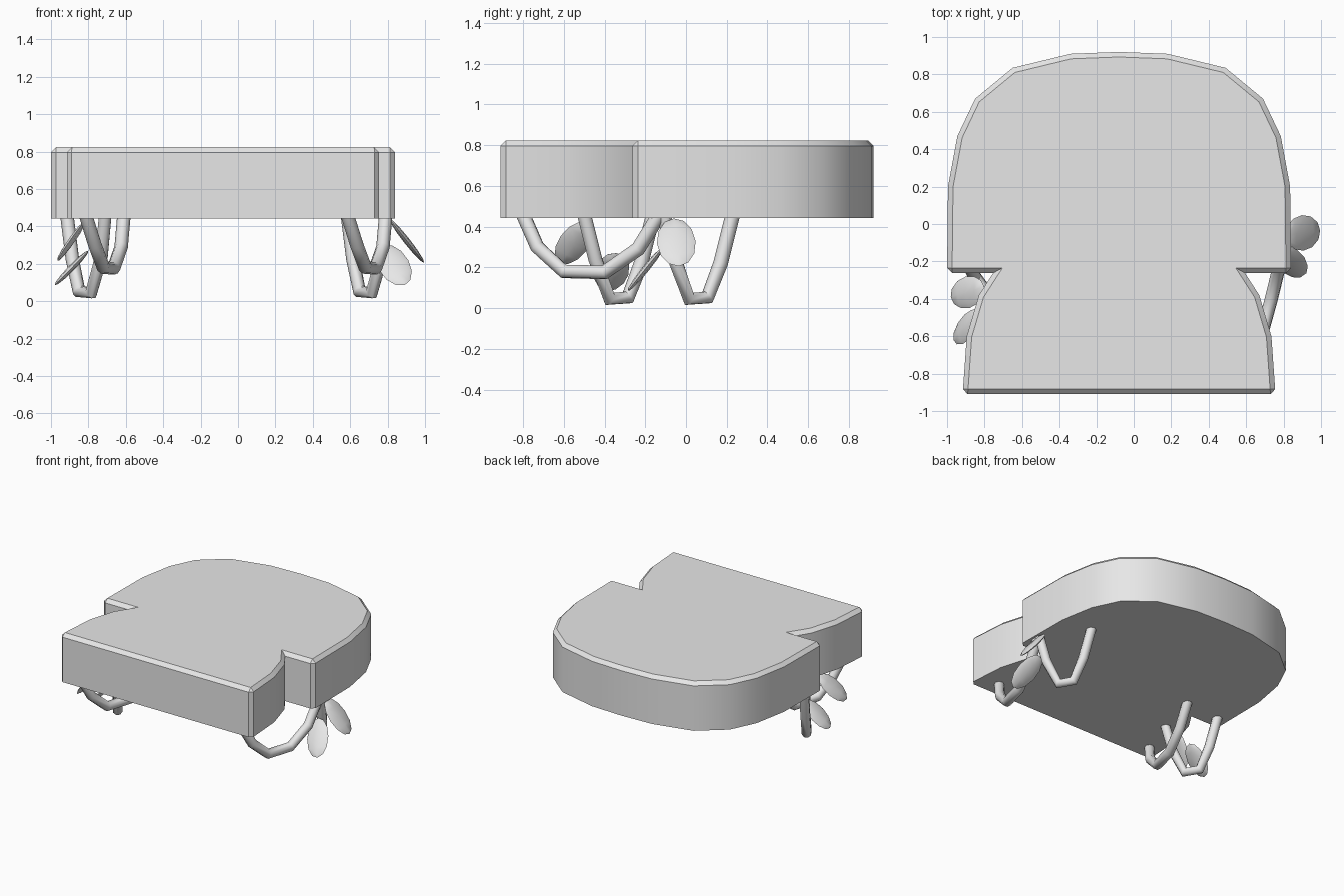
import bpy, bmesh, math
from mathutils import Vector, Matrix

cube = bpy.data.objects.get("Cube")
if cube:
    bpy.data.objects.remove(cube, do_unlink=True)

grey = bpy.data.materials.new("light_grey")
grey.use_nodes = True
grey.diffuse_color = (0.8, 0.8, 0.8, 1)
grey.node_tree.nodes["Principled BSDF"].inputs["Base Color"].default_value = (0.8, 0.8, 0.8, 1)


def activate(obj):
    bpy.ops.object.select_all(action='DESELECT')
    obj.select_set(True)
    bpy.context.view_layer.objects.active = obj


def finish(name, bm, angle):
    mesh = bpy.data.meshes.new(name)
    bmesh.ops.recalc_face_normals(bm, faces=bm.faces)
    bm.to_mesh(mesh)
    bm.free()
    obj = bpy.data.objects.new(name, mesh)
    bpy.context.collection.objects.link(obj)
    mesh.materials.append(grey)
    activate(obj)
    bpy.ops.object.shade_smooth_by_angle(angle=math.radians(angle))
    return obj


# Slab: mirrored outline with a notch on each side, bevelled except underneath
CENTRE_X, BOTTOM, TOP, BEVEL = -0.08, 0.443, 0.823, 0.027
half = [(0.26, 0.91), (0.57, 0.835), (0.77, 0.67), (0.865, 0.47), (0.915, 0.20),
        (0.92, -0.262), (0.674, -0.262), (0.75, -0.38), (0.815, -0.60), (0.837, -0.91)]
corners = (5, 9)
outline = [(0, 0.92)] + half + [(-x, y) for x, y in reversed(half)]

bm = bmesh.new()
low = [bm.verts.new((CENTRE_X + x, y, BOTTOM)) for x, y in outline]
base = bm.faces.new(low)
ext = bmesh.ops.extrude_face_region(bm, geom=[base], use_keep_orig=True)
bmesh.ops.translate(bm, vec=(0, 0, TOP - BOTTOM),
                    verts=[g for g in ext["geom"] if isinstance(g, bmesh.types.BMVert)])
bevel_points = [half[i] for i in corners]


def is_bevelled(edge):
    a, b = (v.co for v in edge.verts)
    if min(a.z, b.z) > TOP - 0.01:
        return True
    if abs(a.z - b.z) < 0.01:
        return False
    return any(abs(abs(a.x - CENTRE_X) - x) < 0.002 and abs(a.y - y) < 0.002
               for x, y in bevel_points)


bmesh.ops.bevel(bm, geom=[e for e in bm.edges if is_bevelled(e)], offset=BEVEL,
                offset_type='OFFSET', segments=1, profile=0.5, affect='EDGES')
finish("slab", bm, 28)


# Hanging vines: round tubes along short paths
def vine(name, points, shift=(0, 0, 0)):
    curve = bpy.data.curves.new(name, 'CURVE')
    curve.dimensions = '3D'
    curve.bevel_depth = 0.036
    curve.bevel_resolution = 2
    curve.use_fill_caps = True
    spline = curve.splines.new('POLY')
    spline.points.add(len(points) - 1)
    for p, co in zip(spline.points, points):
        p.co = (*(Vector(co) + Vector(shift)), 1)
    obj = bpy.data.objects.new(name, curve)
    bpy.context.collection.objects.link(obj)
    curve.materials.append(grey)
    activate(obj)
    bpy.ops.object.convert(target='MESH')
    bpy.ops.object.shade_smooth_by_angle(angle=math.radians(50))


wide = [(0.585, -0.80, 0.46), (0.635, -0.73, 0.30), (0.68, -0.60, 0.18),
        (0.735, -0.40, 0.175), (0.775, -0.235, 0.29), (0.79, -0.13, 0.46)]
deep = [(0.79, -0.11, 0.46), (0.77, -0.055, 0.24), (0.715, 0.015, 0.045),
        (0.65, 0.105, 0.052), (0.615, 0.17, 0.22), (0.585, 0.23, 0.46)]
vine("left_wide_vine", wide)
vine("right_wide_vine", wide, (-1.4, 0, 0))
vine("left_deep_vine", deep)
vine("right_deep_vine", deep, (-1.5, -0.39, 0))


# Leaves: flattened spheres between a stem point and a tip
def leaf(name, stem, tip, normal, width=0.17, thickness=0.034):
    stem, tip = Vector(stem), Vector(tip)
    axis = (tip - stem).normalized()
    side = Vector(normal).cross(axis).normalized()
    face = axis.cross(side)
    bm = bmesh.new()
    bmesh.ops.create_uvsphere(bm, u_segments=8, v_segments=6, radius=1)
    frame = Matrix((side * width / 2, face * thickness / 2,
                    axis * (tip - stem).length / 2)).transposed().to_4x4()
    bm.transform(Matrix.Translation((stem + tip) / 2) @ frame)
    finish(name, bm, 60)


leaf("left_upper_leaf", (0.81, -0.06, 0.44), (0.995, -0.035, 0.205), (0.78, 0, 0.62), 0.19)
leaf("left_lower_leaf", (0.775, -0.11, 0.30), (0.89, -0.285, 0.085), (0, 0.8, -0.6))
leaf("right_upper_leaf", (-0.82, -0.48, 0.42), (-0.965, -0.62, 0.22), (-0.7, 0.1, 0.5), 0.15)
leaf("right_lower_leaf", (-0.80, -0.34, 0.27), (-0.98, -0.39, 0.085), (-0.7, 0, 0.7))
